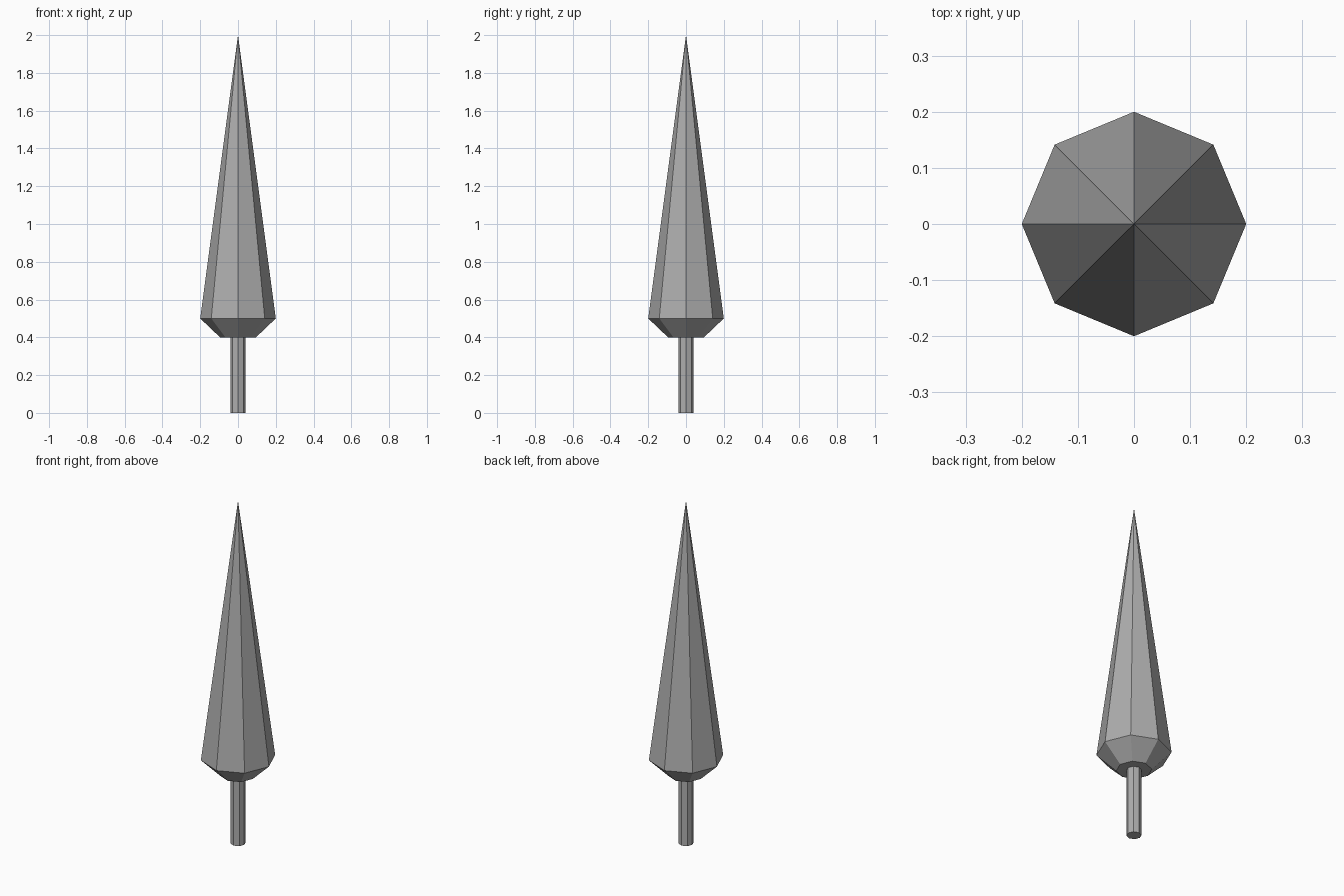
import bpy, bmesh
from math import cos, sin, tau

if "Cube" in bpy.data.objects:
    bpy.data.objects.remove(bpy.data.objects["Cube"])

SIDES = 8

# Dark grey shared by both parts
grey = bpy.data.materials.new("dark_grey")
grey.diffuse_color = (0.42, 0.42, 0.42, 1)
grey.use_nodes = True
grey.node_tree.nodes["Principled BSDF"].inputs["Base Color"].default_value = grey.diffuse_color


def lathe(name, profile):
    """Stack flat-sided rings of (radius, z); a zero radius makes a point."""
    bm = bmesh.new()
    rings = []
    for r, z in profile:
        count = SIDES if r > 0 else 1
        rings.append([bm.verts.new((r * cos(tau * i / SIDES), r * sin(tau * i / SIDES), z))
                      for i in range(count)])
    for low, high in zip(rings, rings[1:]):
        for i in range(SIDES):
            j = (i + 1) % SIDES
            top = [high[0]] if len(high) == 1 else [high[j], high[i]]
            bm.faces.new([low[i], low[j]] + top)
    # Close the open ends
    for ring in (rings[0], rings[-1]):
        if len(ring) > 1:
            bm.faces.new(ring)
    bmesh.ops.recalc_face_normals(bm, faces=bm.faces)
    mesh = bpy.data.meshes.new(name)
    bm.to_mesh(mesh)
    bm.free()
    mesh.materials.append(grey)
    obj = bpy.data.objects.new(name, mesh)
    bpy.context.collection.objects.link(obj)
    return obj


# Thin trunk, ending against the underside of the foliage
lathe("trunk", [(0.04, 0), (0.04, 0.4)])

# Tall pointed foliage with a tapered underside
lathe("foliage", [(0.095, 0.4), (0.2, 0.5), (0, 2.0)])
